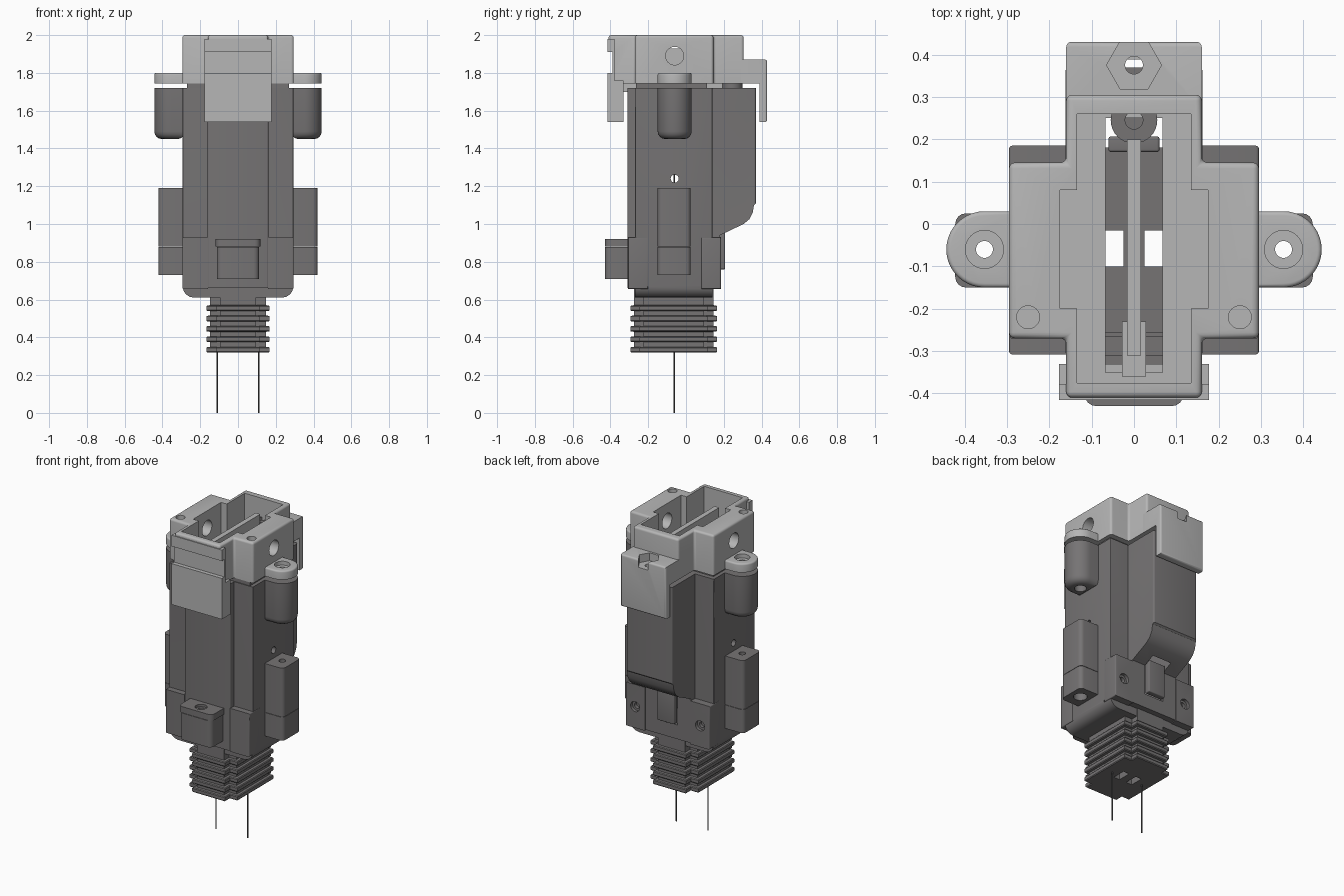
import bpy, bmesh, math
from mathutils import Vector

if "Cube" in bpy.data.objects:
    bpy.data.objects.remove(bpy.data.objects["Cube"])


def material(name, rgb):
    m = bpy.data.materials.new(name)
    m.diffuse_color = (*rgb, 1)
    m.use_nodes = True
    m.node_tree.nodes["Principled BSDF"].inputs["Base Color"].default_value = m.diffuse_color
    return m


LIGHT = material("light grey plastic", (0.47, 0.47, 0.47))
DARK = material("dark grey plastic", (0.18, 0.173, 0.175))
WIRE = material("wire grey", (0.1, 0.1, 0.1))


def loft(name, rings, mat, bevels=()):
    """Skin matching rings of points; bevels = (edge test, radius) pairs on sharp edges."""
    bm = bmesh.new()
    vs = [[bm.verts.new(p) for p in r] for r in rings]
    n = len(vs[0])
    for a, b in zip(vs, vs[1:]):
        for i in range(n):
            j = (i + 1) % n
            bm.faces.new((a[i], a[j], b[j], b[i]))
    bm.faces.new(vs[0])
    bm.faces.new(vs[-1])
    bmesh.ops.recalc_face_normals(bm, faces=bm.faces)
    for test, r in bevels:
        edges = [e for e in bm.edges if len(e.link_faces) == 2 and e.calc_face_angle(0) > 0.5
                 and test(e.verts[0].co, e.verts[1].co)]
        bmesh.ops.bevel(bm, geom=edges, offset=r, segments=4, profile=0.5,
                        affect='EDGES', clamp_overlap=True)
    me = bpy.data.meshes.new(name)
    bm.to_mesh(me)
    bm.free()
    ob = bpy.data.objects.new(name, me)
    bpy.context.collection.objects.link(ob)
    me.materials.append(mat)
    return ob


def prism(name, pts, lo, hi, mat=DARK, axis='z', bevels=()):
    put = {'z': lambda p, h: (p[0], p[1], h), 'x': lambda p, h: (h, p[0], p[1])}[axis]
    return loft(name, [[put(p, h) for p in pts] for h in (lo, hi)], mat, bevels)


def box(name, x, y, z, mat=DARK, bevels=()):
    return prism(name, [(x[0], y[0]), (x[1], y[0]), (x[1], y[1]), (x[0], y[1])], *z, mat, 'z', bevels)


def circle(cx, cy, r, n=32):
    return [(cx + r * math.cos(2 * math.pi * i / n), cy + r * math.sin(2 * math.pi * i / n))
            for i in range(n)]


def cross(ax, y0, y1, bx, w0, w1):
    half = [(ax, y0), (ax, w0), (bx, w0), (bx, w1), (ax, w1), (ax, y1)]
    return half + [(-x, y) for x, y in reversed(half)]


def cut(obs, *cutters):
    for c in cutters:
        for ob in obs:
            m = ob.modifiers.new("cut", 'BOOLEAN')
            m.operation, m.solver, m.object = 'DIFFERENCE', 'EXACT', c
            bpy.context.view_layer.objects.active = ob
            with bpy.context.temp_override(object=ob, active_object=ob):
                bpy.ops.object.modifier_apply(modifier="cut")
        bpy.data.objects.remove(c)


def hole(x, y, r, z0, z1):
    return prism("cutter", circle(x, y, r), z0, z1)


def upright(a, b):
    return abs(a.z - b.z) > 0.03


def everything(a, b):
    return True


# Main housing: wide middle and deep centre with the curved rear underside
wide = box("housing_wide", (-.293, .293), (-.27, .14), (.61, 1.72), DARK, [
    (lambda a, b: max(a.z, b.z) < .62 and abs(a.x - b.x) < .01, .06),
    (lambda a, b: abs(a.z - b.z) > .5, .018)])
centre = prism("housing_centre", [(-.31, .66), (-.31, 1.72), (.37, 1.72), (.37, 1.11), (.36, 1.10),
               (.353, 1.06), (.335, 1.025), (.305, 1.0), (.2, .95), (.18, .94), (.18, .66)],
               -.162, .162, DARK, 'x', [(lambda a, b: abs(a.z - b.z) > .5, .012)])
lip = box("housing_lip", (-.27, .27), (-.265, .11), (1.70, 1.75))
rear_clip = box("rear_clip", (-.06, .06), (.17, .207), (.76, .97), DARK, [(everything, .006)])

# Ribbed cable sleeve
def sleeve_ring(d, z):
    return [(x, y, z) for x, y in cross(.115 - d, -.295 + d, .165 - d, .168 - d, -.245 + d, .115 - d)]


rings = []
for i in range(5):
    z = .32 + i * .055
    rings += [sleeve_ring(.004, z), sleeve_ring(0, z + .005), sleeve_ring(0, z + .024),
              sleeve_ring(.004, z + .029), sleeve_ring(.02, z + .030), sleeve_ring(.02, z + .0545)]
rings.append(sleeve_ring(.02, .68))
sleeve = loft("cable_sleeve", rings, DARK)

# Hollow housing, open at the top with two small outlets below
cut([wide, centre, lip], box("cutter", (-.067, .067), (-.255, .25), (.75, 1.9)))
for s in (-1, 1):
    cut([wide, centre, sleeve], box("cutter", sorted((s * .025, s * .067)), (-.1, -.015), (.2, .9)))
cut([wide, centre], prism("cutter", circle(-.06, 1.24, .021), -.5, .5, DARK, 'x'))

# Front screw block
front = [box("front_block", (-.112, .112), (-.43, -.29), (.71, .879), DARK,
             [(lambda a, b: upright(a, b) and a.y < -.4, .03)]),
         box("front_block_top", (-.118, .118), (-.43, -.29), (.881, .92), DARK,
             [(lambda a, b: upright(a, b) and a.y < -.4, .03)])]
cut(front, hole(0, -.37, .02, .6, 1))
cut(front, hole(0, -.37, .035, .905, 1))

# Cap: cross-shaped rim with a stepped cavity
cap = prism("cap", cross(.16, -.41, .305, .295, -.27, .145), 1.745, 2.0, LIGHT, 'z',
            [(lambda a, b: max(a.z, b.z) > 1.9, .014)])
cut([cap],
    box("cutter", (-.3, .3), (-.5, -.388), (1.80, 1.91)),
    prism("cutter", cross(.135, -.375, .26, .175, -.2, .08), 1.78, 2.1),
    box("cutter", (-.067, .067), (-.35, .25), (1.7, 1.9)),
    prism("cutter", circle(-.06, 1.89, .048), -.5, .5, DARK, 'x'))

# Front latch flap and rear step with hanging flap
latch = prism("front_flap", [(-.378, 1.98), (-.415, 1.98), (-.415, 1.91), (-.39, 1.91), (-.39, 1.80),
              (-.415, 1.80), (-.415, 1.54), (-.33, 1.54), (-.33, 1.76), (-.378, 1.76)],
              -.177, .177, LIGHT, 'x')
rear = prism("rear_step", [(.27, 1.745), (.388, 1.745), (.388, 1.54), (.43, 1.54), (.43, 1.87),
             (.27, 1.87)], -.16, .16, LIGHT, 'x', [(lambda a, b: min(a.y, b.y) > .4, .012)])
cut([rear], prism("cutter", circle(0, .375, .065, 6), 1.82, 1.95), hole(0, .375, .021, 1.6, 1.95))

# Divider and post inside the cap
box("divider", (-.016, .016), (-.31, .2), (1.35, 1.93), LIGHT)
box("divider_foot", (-.028, .028), (-.36, -.23), (1.70, 1.80), LIGHT)
post = prism("post", circle(0, .245, .055), 1.5, 1.88, DARK)
cut([post], hole(0, .245, .021, 1.7, 2))

for s, side in ((-1, "left"), (1, "right")):
    # Screw tubes high on the sides, with the matching cap ears
    plan = [(s * .28, -.15)] + [(s * (.353 + .09 * math.cos(t)), -.06 + .09 * math.sin(t))
            for t in [math.pi * (i / 20 - .5) for i in range(21)]] + [(s * .28, .03)]
    tube = prism("upper_tube_" + side, plan, 1.45, 1.72, DARK, 'z',
                 [(lambda a, b: max(a.z, b.z) < 1.46, .04)])
    ear = prism("cap_ear_" + side, plan, 1.745, 1.80, LIGHT, 'z',
                [(lambda a, b: min(a.z, b.z) > 1.79, .01)])
    cut([ear], hole(s * .353, -.06, .045, 1.775, 1.9))
    cut([tube], hole(s * .353, -.06, .035, 1.4, 1.5))

    # Lower side blocks, split in two
    low = [box("lower_block_%s_%d" % (side, i), sorted((s * .28, s * .422)), (-.15, .025), z, DARK,
               [(lambda a, b: upright(a, b) and abs(a.x) > .4, .025)])
           for i, z in enumerate(((.73, .879), (.881, 1.19)))]
    cut(low[:1], hole(s * .353, -.06, .04, .7, .78))
    cut([tube, ear] + low, hole(s * .353, -.06, .02, .6, 2))

    # Corner blocks at the base, with screw recesses at the rear
    for y, end in (((-.308, -.2), "front"), ((.08, .185), "rear")):
        block = box("corner_block_%s_%s" % (end, side), sorted((s * .16, s * .295)), y, (.655, .93),
                    DARK, [(lambda a, b: abs(a.x) > .29 and abs(b.x) > .29, .008)])
        if end == "rear":
            for r, depth in ((.032, .02), (.018, .04)):
                ring = circle(s * .228, .79, r)
                cut([block], loft("cutter", [[(x, yy, z) for x, z in ring]
                                             for yy in (.185 - depth, .3)], DARK))

    # Cap screw holes and the wires
    cut([cap], hole(s * .25, -.22, .027, 1.86, 2.1))
    prism("wire_" + side, circle(s * .111, -.062, .004, 10), 0, 1.4, WIRE)

# Smooth the rounded surfaces, keeping edges sharp
bpy.ops.object.select_all(action='DESELECT')
for ob in bpy.context.scene.objects:
    ob.select_set(True)
    bpy.context.view_layer.objects.active = ob
bpy.ops.object.shade_smooth_by_angle(angle=math.radians(35))
